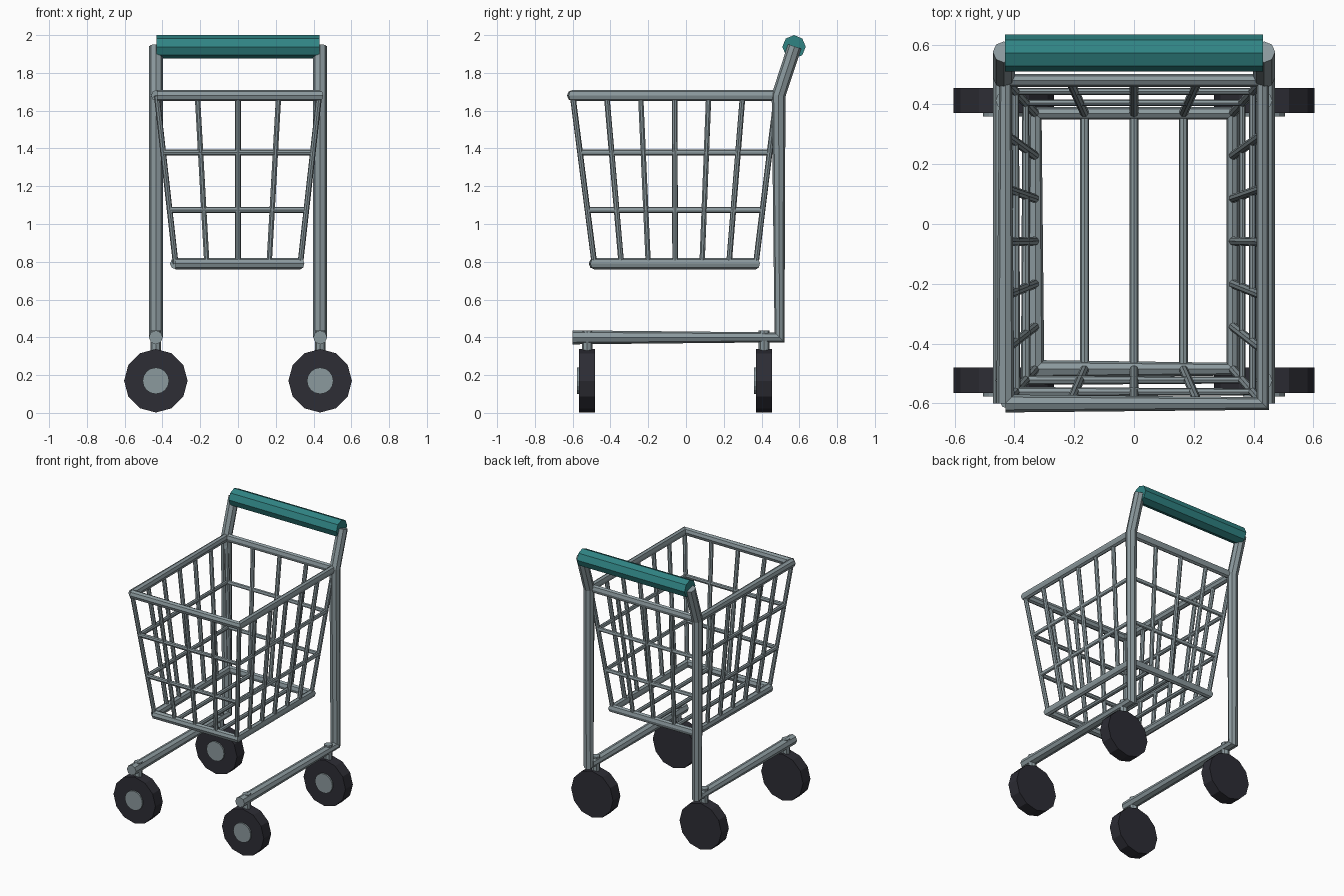
import bpy
from mathutils import Vector

cube = bpy.data.objects.get("Cube")
if cube:
    bpy.data.objects.remove(cube)


def material(name, color):
    m = bpy.data.materials.new(name)
    m.use_nodes = True
    m.diffuse_color = (*color, 1)
    m.node_tree.nodes["Principled BSDF"].inputs["Base Color"].default_value = (*color, 1)
    return m


STEEL = material("steel grey", (0.26, 0.32, 0.34))
RUBBER = material("dark rubber", (0.026, 0.026, 0.035))
TEAL = material("teal grip", (0.03, 0.23, 0.23))


def tubes(name, paths, radius, mat):
    """Eight-sided flat-shaded tubes along straight-segment paths, as one mesh."""
    curve = bpy.data.curves.new(name, "CURVE")
    curve.dimensions = "3D"
    curve.bevel_depth = radius
    curve.bevel_resolution = 2
    curve.use_fill_caps = True
    for path in paths:
        s = curve.splines.new("POLY")
        s.points.add(len(path) - 1)
        s.use_smooth = False
        for p, co in zip(s.points, path):
            p.co = (*co, 1)
    temp = bpy.data.objects.new(name + "_path", curve)
    bpy.context.collection.objects.link(temp)
    graph = bpy.context.evaluated_depsgraph_get()
    mesh = bpy.data.meshes.new_from_object(temp.evaluated_get(graph))
    bpy.data.objects.remove(temp)
    mesh.name = name
    mesh.materials.clear()
    mesh.materials.append(mat)
    for f in mesh.polygons:
        f.material_index = 0
        f.use_smooth = False
    ob = bpy.data.objects.new(name, mesh)
    bpy.context.collection.objects.link(ob)
    return ob


def disc(name, center, radius, depth, sides, mat, axis_y=True):
    bpy.ops.mesh.primitive_cylinder_add(
        vertices=sides, radius=radius, depth=depth, location=center,
        rotation=(1.5708 if axis_y else 0, 0, 0))
    ob = bpy.context.object
    ob.name = name
    ob.data.materials.append(mat)
    return ob


# Basket: tapered box described by its bottom and top rims
BOTTOM, TOP = 0.79, 1.68


def basket_point(u, v, z):
    """u, v in -1..1 across and along the basket at height z."""
    t = (z - BOTTOM) / (TOP - BOTTOM)
    half_x = 0.33 + 0.10 * t
    front, back = -0.485 - 0.115 * t, 0.37 + 0.11 * t
    return Vector((u * half_x, (front + back) / 2 + v * (back - front) / 2, z))


def ring(z):
    corners = [(-1, -1), (-1, 1), (1, 1), (1, -1), (-1, -1)]
    return [basket_point(u, v, z) for u, v in corners]


tubes("basket_top_rim", [ring(TOP)], 0.03, STEEL)
tubes("basket_bottom_rim", [ring(BOTTOM)], 0.03, STEEL)
tubes("basket_middle_rings", [ring(1.075), ring(1.378)], 0.016, STEEL)

# Upright wires on all four sides and corners, then the floor wires
across = [-0.5, 0, 0.5]
along = [i / 3 for i in range(-2, 3)]
spots = [(u, v) for u in across for v in (-1, 1)]
spots += [(u, v) for u in (-1, 1) for v in along + [-1, 1]]
tubes("basket_uprights",
      [[basket_point(u, v, BOTTOM), basket_point(u, v, TOP)] for u, v in spots],
      0.015, STEEL)
tubes("basket_floor_wires",
      [[basket_point(u, -1, BOTTOM), basket_point(u, 1, BOTTOM)] for u in across],
      0.015, STEEL)

# Side frames: base rail, post and leaning handle support
X = 0.435
for side, x in (("left", X), ("right", -X)):
    tubes(side + "_frame",
          [[(x, -0.6, 0.4), (x, 0.495, 0.4), (x, 0.49, 1.68), (x, 0.575, 1.94)]],
          0.037, STEEL)
    # Casters
    for end, y in (("front", -0.523), ("back", 0.413)):
        label = f"{end}_{side}_"
        disc(label + "stem", (x, y, 0.37), 0.028, 0.13, 8, STEEL, axis_y=False)
        disc(label + "wheel", (x, y, 0.17), 0.168, 0.085, 12, RUBBER)
        disc(label + "hub", (x, y - 0.044, 0.17), 0.07, 0.018, 16, STEEL)

# Push handle
tubes("handle_grip", [[(-0.432, 0.572, 1.938), (0.432, 0.572, 1.938)]], 0.062, TEAL)
